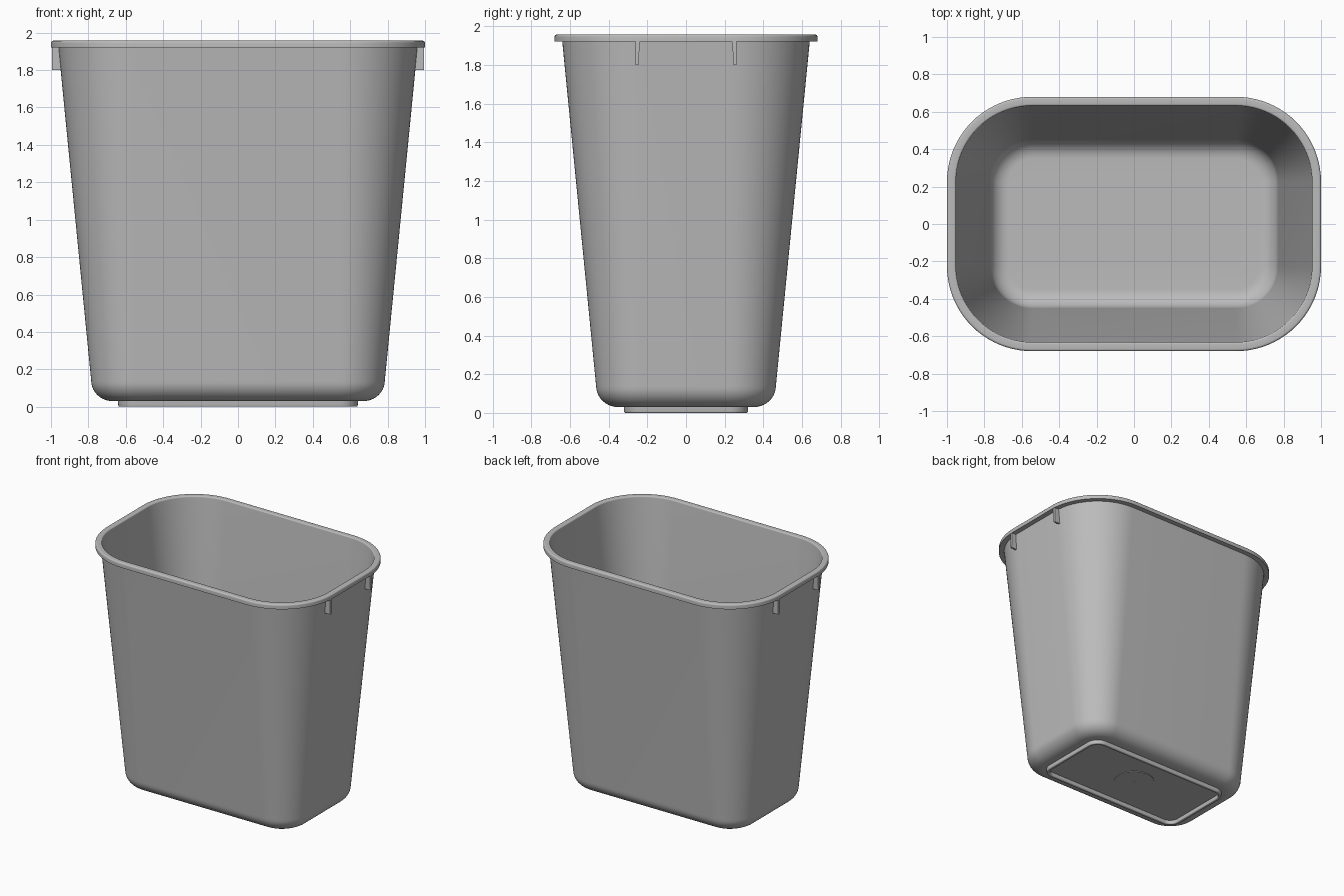
import bpy
import bmesh
from math import sin, cos, pi, radians

cube = bpy.data.objects.get("Cube")
if cube:
    bpy.data.objects.remove(cube, do_unlink=True)

GREY = (0.5, 0.5, 0.5, 1)
plastic = bpy.data.materials.new("grey plastic")
plastic.use_nodes = True
plastic.diffuse_color = GREY
shader = plastic.node_tree.nodes["Principled BSDF"]
shader.inputs["Base Color"].default_value = GREY
shader.inputs["Roughness"].default_value = 0.5

CORE_X, CORE_Y = 0.545, 0.225   # corner centres shared by every level
CORNER_STEPS = 20


def finish(bm, name, smooth=True):
    bmesh.ops.recalc_face_normals(bm, faces=bm.faces)
    mesh = bpy.data.meshes.new(name)
    bm.to_mesh(mesh)
    bm.free()
    mesh.materials.append(plastic)
    obj = bpy.data.objects.new(name, mesh)
    bpy.context.collection.objects.link(obj)
    if smooth:
        bpy.ops.object.select_all(action="DESELECT")
        obj.select_set(True)
        bpy.context.view_layer.objects.active = obj
        bpy.ops.object.shade_smooth_by_angle(angle=radians(35))
    return obj


def ring(bm, r, z):
    """Rounded rectangle: the core rectangle grown outwards by r."""
    verts = []
    for q, (sx, sy) in enumerate(((1, 1), (-1, 1), (-1, -1), (1, -1))):
        for i in range(CORNER_STEPS + 1):
            a = (q + i / CORNER_STEPS) * pi / 2
            verts.append(bm.verts.new((sx * CORE_X + r * cos(a),
                                       sy * CORE_Y + r * sin(a), z)))
    return verts


def sweep(name, profile):
    """Loft (r, z) points around the core and cap both ends."""
    bm = bmesh.new()
    rings = [ring(bm, r, z) for r, z in profile]
    for a, b in zip(rings, rings[1:]):
        n = len(a)
        for i in range(n):
            j = (i + 1) % n
            bm.faces.new((a[i], a[j], b[j], b[i]))
    bm.faces.new(rings[0])
    bm.faces.new(rings[-1])
    return finish(bm, name)


def arc(cx, cz, rx, rz, start, end, steps=10):
    return [(cx + rx * cos(radians(start + (end - start) * i / steps)),
             cz + rz * sin(radians(start + (end - start) * i / steps)))
            for i in range(steps + 1)]


# Hollow body with rounded base and overhanging rim
outside = [(0.02, 0.03)] + arc(0.125, 0.14, 0.115, 0.11, -90, 0)
rim = ([(0.415, 1.92), (0.455, 1.92)]
       + arc(0.443, 1.945, 0.012, 0.012, 0, 90, 5)
       + arc(0.417, 1.947, 0.01, 0.01, 90, 180, 5))
inside = arc(0.125, 0.155, 0.1, 0.1, 0, -90) + [(0.02, 0.055)]
sweep("bin_body", outside + rim + inside)

# Raised foot ring under the base
foot_profile = ([(0.07, 0.035)] + arc(0.077, 0.007, 0.007, 0.007, 180, 270, 4)
                + arc(0.088, 0.007, 0.007, 0.007, -90, 0, 4) + [(0.097, 0.035)])
bm = bmesh.new()
rings = [ring(bm, r, z) for r, z in foot_profile]
for a, b in zip(rings, rings[1:] + rings[:1]):
    for i in range(len(a)):
        j = (i + 1) % len(a)
        bm.faces.new((a[i], a[j], b[j], b[i]))
finish(bm, "foot_ring")


# Round boss and moulding point on the underside
def disc(name, radius, bottom, top):
    bm = bmesh.new()
    bmesh.ops.create_cone(bm, cap_ends=True, segments=48, radius1=radius,
                          radius2=radius, depth=top - bottom)
    bmesh.ops.translate(bm, verts=bm.verts, vec=(0, 0, (top + bottom) / 2))
    finish(bm, name)


disc("underside_disc", 0.15, 0.025, 0.035)
disc("underside_nub", 0.006, 0.02, 0.03)

# Tapered stiffening ribs below the rim on both ends
for side, sx in (("left", 1), ("right", -1)):
    for end, sy in (("front", -1), ("back", 1)):
        bm = bmesh.new()
        levels = []
        for z, inner_x, inner_y in ((1.8, 0.941, 0.246), (1.93, 0.953, 0.238)):
            levels.append([bm.verts.new((sx * x, sy * y, z)) for x, y in (
                (inner_x, inner_y), (0.995, inner_y),
                (0.995, 0.26), (inner_x, 0.26))])
        low, high = levels
        for i in range(4):
            j = (i + 1) % 4
            bm.faces.new((low[i], low[j], high[j], high[i]))
        bm.faces.new(low)
        bm.faces.new(high)
        finish(bm, f"{side}_{end}_rib", smooth=False)
